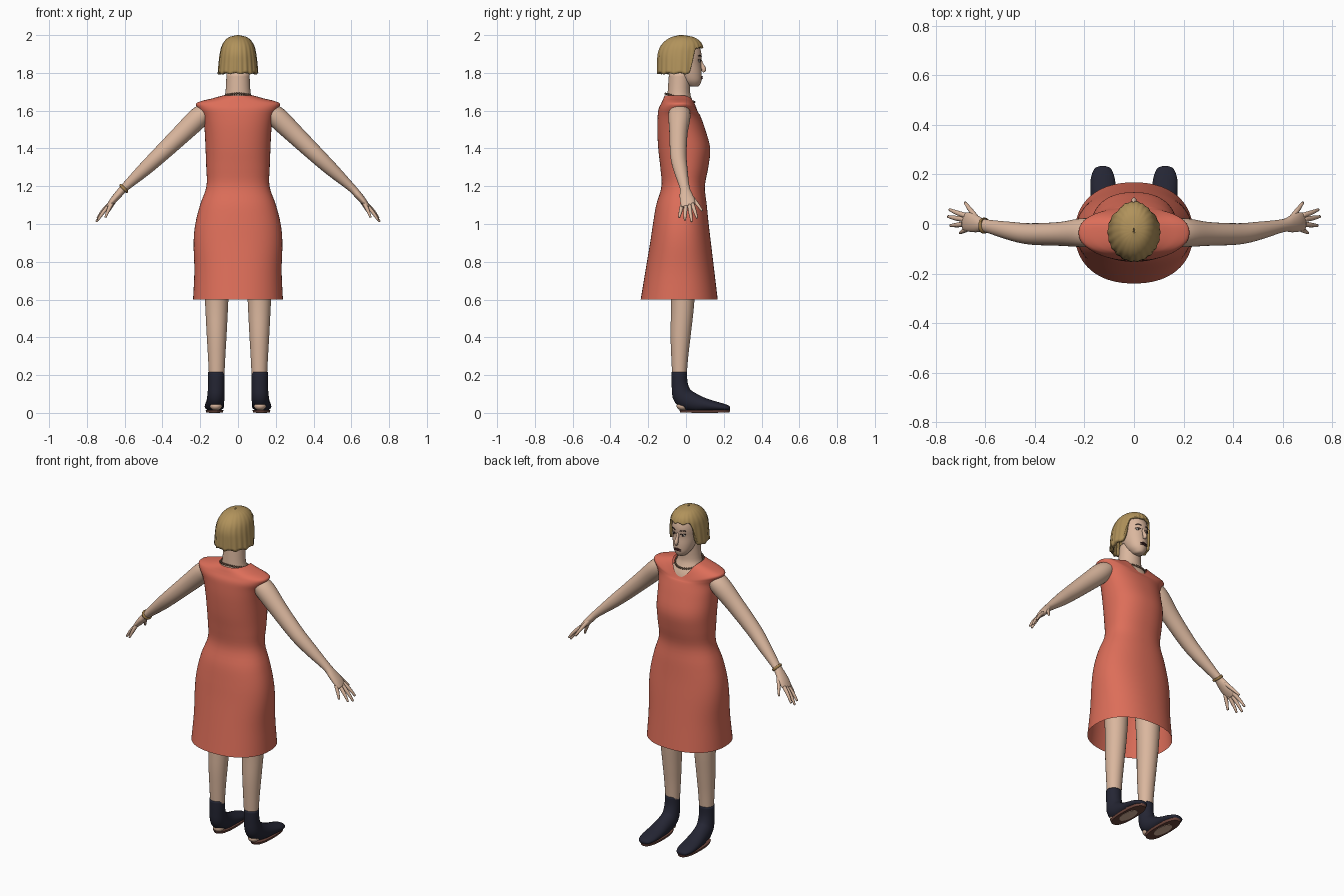
import bpy, bmesh, math
from mathutils import Vector, Matrix

cube = bpy.data.objects.get("Cube")
if cube:
    bpy.data.objects.remove(cube, do_unlink=True)


def material(name, r, g, b):
    m = bpy.data.materials.new(name)
    m.use_nodes = True
    m.diffuse_color = (r, g, b, 1)
    node = next(n for n in m.node_tree.nodes if n.type == 'BSDF_PRINCIPLED')
    node.inputs["Base Color"].default_value = (r, g, b, 1)
    node.inputs["Roughness"].default_value = 0.8
    return m


SKIN = material("skin", 0.70, 0.47, 0.34)
CORAL = material("coral cloth", 0.72, 0.155, 0.10)
BLONDE = material("blonde hair", 0.44, 0.29, 0.105)
NAVY = material("navy sock", 0.018, 0.019, 0.034)
SOLE = material("brown sole", 0.15, 0.06, 0.045)
GOLD = material("bracelet gold", 0.36, 0.21, 0.07)
BEAD = material("bead brown", 0.20, 0.12, 0.075)
WHITE = material("eye white", 0.70, 0.66, 0.60)
DARK = material("dark brown", 0.03, 0.018, 0.016)
LIP = material("dark lip", 0.09, 0.03, 0.03)


def finish(name, bm, mat, smooth=True):
    me = bpy.data.meshes.new(name)
    for f in bm.faces:
        f.smooth = smooth
    bm.to_mesh(me)
    bm.free()
    me.materials.append(mat)
    ob = bpy.data.objects.new(name, me)
    bpy.context.collection.objects.link(ob)
    return ob


def spline(keys, steps=4):
    """Smooth in-between values for a list of equal-length tuples."""
    out = []
    for i in range(len(keys) - 1):
        a, b = keys[max(i - 1, 0)], keys[i]
        c, d = keys[i + 1], keys[min(i + 2, len(keys) - 1)]
        for s in range(steps):
            t = s / steps
            out.append(tuple(0.5 * (2 * q + (r - p) * t + (2 * p - 5 * q + 4 * r - w) * t * t
                                    + (3 * q - p - 3 * r + w) * t ** 3)
                             for p, q, r, w in zip(a, b, c, d)))
    return out + [tuple(keys[-1])]


def surface(name, rings, mat, cap=True, smooth=True):
    bm = bmesh.new()
    vs = [[bm.verts.new(p) for p in ring] for ring in rings]
    n = len(vs[0])
    for lo, hi in zip(vs, vs[1:]):
        for j in range(n):
            k = (j + 1) % n
            bm.faces.new((lo[j], lo[k], hi[k], hi[j]))
    if cap:
        bm.faces.new(vs[0][::-1])
        bm.faces.new(vs[-1])
        bmesh.ops.recalc_face_normals(bm, faces=bm.faces[:])
    return finish(name, bm, mat, smooth)


def oval(a, hw, back, front, power=2.0):
    c, s = math.cos(a), math.sin(a)
    x = math.copysign(abs(c) ** (2 / power), c) * hw
    y = math.copysign(abs(s) ** (2 / power), s) * (front - back) / 2
    return x, y + (front + back) / 2


def angles(n):
    return [2 * math.pi * j / n for j in range(n)]


def loft(name, keys, mat, seg=48, power=2.0, cx=0, cap=True, steps=4, smooth=True):
    """Keys: height, half width, back, front, drop of the ring at the front."""
    rings = []
    for k in spline(keys, steps):
        ring = []
        for a in angles(seg):
            x, y = oval(a, k[1], k[2], k[3], power)
            drop = k[4] * max(0, math.sin(a)) ** 3 if len(k) > 4 else 0
            ring.append((x + cx, y, k[0] - drop))
        rings.append(ring)
    return surface(name, rings, mat, cap, smooth)


def tube(name, keys, mat, ref=(0, 1, 0), mirror=1, seg=20, steps=4):
    """Keys: x, y, z, radius along ref, radius across it."""
    pts = spline(keys, steps)
    pos = [Vector(p[:3]) for p in pts]
    rings = []
    for i, p in enumerate(pts):
        t = (pos[min(i + 1, len(pos) - 1)] - pos[max(i - 1, 0)]).normalized()
        u = Vector(ref)
        u = (u - t * u.dot(t)).normalized()
        w = t.cross(u)
        ring = [pos[i] + u * math.cos(a) * p[3] + w * math.sin(a) * p[4] for a in angles(seg)]
        rings.append([(v.x * mirror, v.y, v.z) for v in ring])
    return surface(name, rings, mat)


def balls(name, spots, size, mat, seg=12):
    bm = bmesh.new()
    for s in spots:
        mtx = Matrix.Translation(s) @ Matrix.Diagonal((*size, 1))
        bmesh.ops.create_uvsphere(bm, u_segments=seg, v_segments=seg // 2 + 2, radius=1, matrix=mtx)
    return finish(name, bm, mat)


# Dress: open hem, shaped waist, cap shoulders and a dipped neckline
loft("dress", [
    (0.60, .238, -.240, .168, 0), (0.75, .231, -.215, .150, 0), (0.90, .235, -.190, .132, 0),
    (1.00, .226, -.175, .120, 0), (1.10, .201, -.158, .110, 0), (1.20, .167, -.130, .100, 0),
    (1.30, .168, -.136, .118, 0), (1.40, .172, -.147, .128, 0), (1.50, .177, -.152, .102, 0),
    (1.57, .190, -.150, .077, 0), (1.61, .212, -.145, .068, .025), (1.637, .223, -.132, .064, .045),
    (1.652, .190, -.125, .063, .058), (1.664, .140, -.120, .062, .068), (1.68, .082, -.112, .060, .08),
], CORAL, seg=72, power=2.25, cap=False)

# Neck and upper chest, filling the neckline
loft("neck", [(1.54, .12, -.09, .055), (1.58, .115, -.10, .062), (1.62, .10, -.105, .052),
              (1.66, .077, -.10, .032), (1.70, .066, -.097, .022), (1.80, .061, -.09, .025)], SKIN)

# Head
HEAD = [(1.727, .018, .030, .060), (1.735, .030, .000, .072), (1.76, .050, -.03, .082),
        (1.80, .063, -.06, .083), (1.85, .070, -.08, .079), (1.90, .073, -.085, .082),
        (1.95, .068, -.08, .065), (1.98, .040, -.05, .035)]
loft("head", HEAD, SKIN)


def lookup(dense, z):
    return min(dense, key=lambda k: abs(k[0] - z))


def on_face(x, z, lift=0.0):
    k = lookup(spline(HEAD, 30), z)
    mid, r = (k[2] + k[3]) / 2, (k[3] - k[2]) / 2
    return x, mid + r * math.sqrt(max(0, 1 - (x / k[1]) ** 2)) + lift, z


# Face features
tube("nose", [(0, .074, 1.875, .007, .006), (0, .084, 1.845, .008, .009),
              (0, .094, 1.818, .011, .013), (0, .087, 1.806, .008, .006)], SKIN, ref=(1, 0, 0))
balls("eyes", [on_face(s * .031, 1.862, -.002) for s in (-1, 1)], (.013, .006, .006), WHITE)
balls("irises", [on_face(s * .030, 1.862, .003) for s in (-1, 1)], (.0055, .003, .0055), DARK)
for s in (-1, 1):
    for label, height, arch, r in (("brow", 1.886, .006, .0028), ("lash_line", 1.866, .004, .002)):
        path = [on_face(x, height + arch * math.sin((x - .014) / .036 * math.pi), .001) + (r, r)
                for x in (.016, .025, .034, .045)]
        tube(label, path, DARK, ref=(0, 0, 1), mirror=s, seg=8)
for label, height, r in (("upper_lip", 1.779, .0045), ("lower_lip", 1.771, .005)):
    path = [on_face(x, height - abs(x) * .15, .001) + (r - abs(x) * .15, .005)
            for x in (-.021, -.01, 0, .01, .021)]
    tube(label, path, LIP, ref=(0, 0, 1), seg=10)

# Bobbed hair: rippled cap whose lower edge rises into a fringe over the face
HAIR = spline([(1.785, .107, -.152, .085), (1.85, .102, -.152, .090), (1.90, .096, -.150, .092),
               (1.94, .087, -.136, .090), (1.97, .070, -.110, .072), (1.99, .045, -.075, .038),
               (2.0, .004, -.035, -.015)], 40)
rows, rings = 22, []
for i in range(rows + 1):
    t = i / rows
    ring = []
    for a in angles(132):
        e = min(1, max(0, (math.sin(a) - .40) / .30))
        low = 1.797 + .138 * e * e * (3 - 2 * e) + .004 * math.cos(11 * a)
        z = 2.0 - (2.0 - low) * (1 - t) ** 1.6
        k = lookup(HAIR, z)
        f = 1 + .016 * math.cos(22 * a) * (1 - t)
        x, y = oval(a, k[1] * f, k[2] * f, k[3] * f)
        ring.append((x, y, z))
    rings.append(ring)
hair = surface("hair", rings, BLONDE, cap=False)
shell = hair.modifiers.new("thickness", 'SOLIDIFY')
shell.thickness = .018
shell.offset = -1

# Beaded necklace
spots = []
for a in angles(38):
    x, y = oval(a, .078, -.108, .045)
    spots.append((x, y, 1.668 - .022 * math.sin(a)))
balls("necklace", spots, (.0058, .0058, .0058), BEAD, 8)

# Limbs, one set per side (the figure faces +y, so its own left is at -x)
FINGERS = {
    "little_finger": [(.668, -.018, 1.11), (.688, -.028, 1.07), (.702, -.036, 1.035)],
    "ring_finger": [(.680, .000, 1.10), (.715, -.004, 1.06), (.741, -.006, 1.02)],
    "middle_finger": [(.684, .018, 1.10), (.722, .024, 1.055), (.750, .030, 1.012)],
    "index_finger": [(.680, .034, 1.105), (.716, .046, 1.07), (.744, .058, 1.032)],
    "thumb": [(.632, .020, 1.155), (.660, .056, 1.11), (.682, .086, 1.07)],
}
for s, side in ((-1, "left_"), (1, "right_")):
    tube(side + "arm", [
        (.165, -.035, 1.60, .055, .045), (.21, -.035, 1.562, .058, .056), (.30, -.040, 1.475, .048, .051),
        (.42, -.040, 1.360, .043, .043), (.50, -.028, 1.285, .037, .036), (.60, -.007, 1.193, .026, .022),
        (.635, .000, 1.155, .034, .020), (.665, .008, 1.120, .039, .017), (.688, .011, 1.093, .034, .010),
    ], SKIN, mirror=s, seg=28)
    for finger, path in FINGERS.items():
        radii = (.011, .0095, .0055)
        tube(side + finger, [p + (r, r) for p, r in zip(path, radii)], SKIN, mirror=s, seg=10)

    # Leg, sock boot bent at the ankle, bare heel and sole
    loft(side + "leg", [(.18, .040, -.072, .002), (.30, .046, -.078, .012), (.42, .053, -.082, .026),
                        (.60, .062, -.080, .045), (.90, .076, -.095, .060)], SKIN, seg=32, cx=s * .113)
    tube(side + "boot", [
        (.115, -.035, .217, .043, .041), (.115, -.033, .15, .043, .043), (.117, -.014, .085, .046, .054),
        (.121, .045, .054, .047, .048), (.124, .115, .040, .051, .033), (.126, .180, .031, .049, .023),
        (.126, .222, .025, .034, .015), (.126, .233, .024, .014, .007),
    ], NAVY, ref=(1, 0, 0), mirror=s, seg=28)
    balls(side + "heel", [(s * .117, -.016, .037)], (.032, .034, .024), SKIN, 20)
    loft(side + "sole", [(.002, .044, -.030, .230), (.016, .048, -.036, .234)], SOLE,
         seg=32, power=2.5, cx=s * .124, steps=1, smooth=False)
    loft(side + "bare_sole", [(.0, .030, .030, .170), (.003, .030, .030, .170)], SKIN,
         seg=24, cx=s * .124, steps=1, smooth=False)

# Bracelet around one wrist
tube("bracelet", [(-.600, -.007, 1.193, .028, .025), (-.602, -.007, 1.191, .032, .029),
                  (-.608, -.006, 1.185, .032, .029), (-.610, -.006, 1.183, .028, .025)],
     GOLD, seg=28, steps=2)
